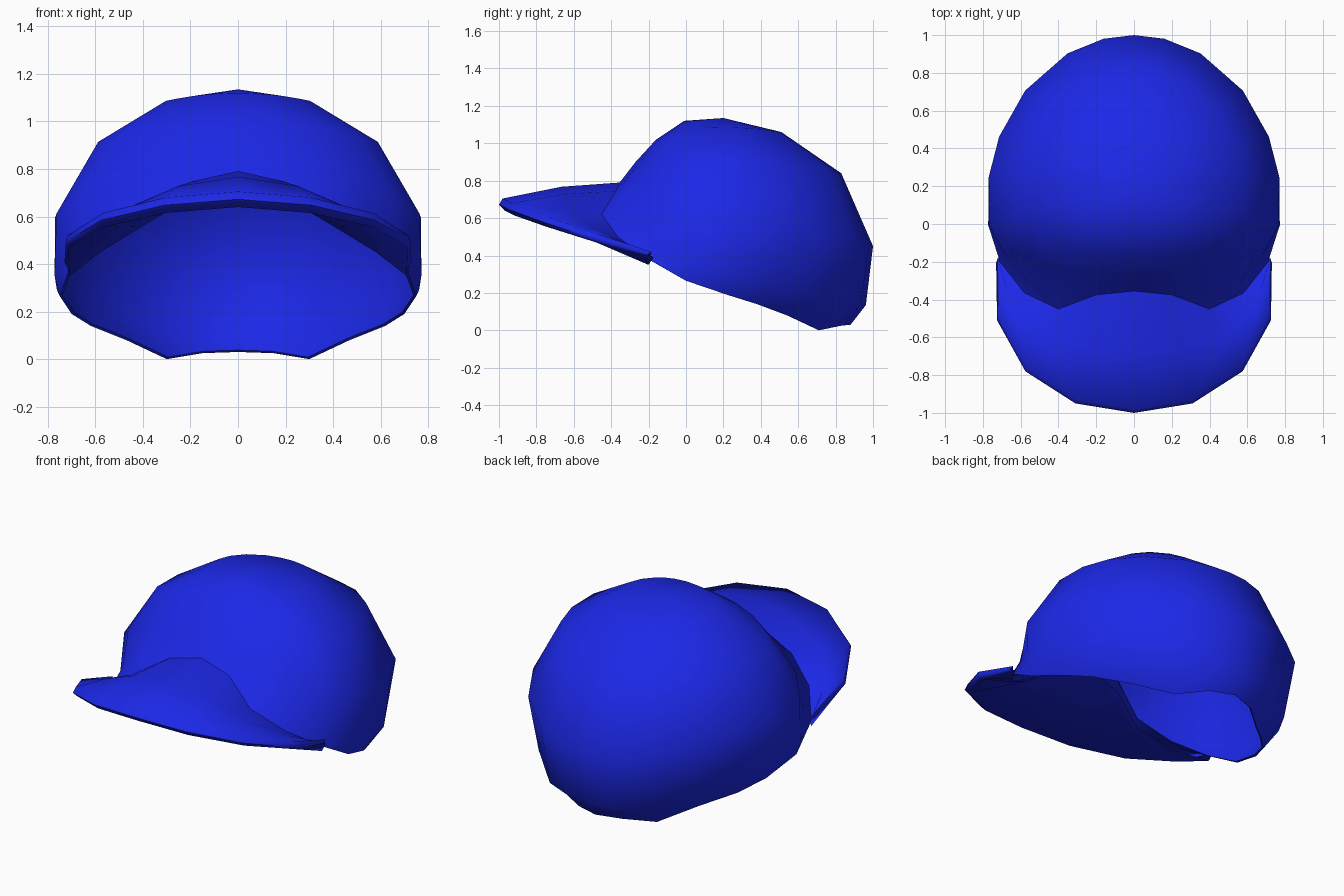
import bpy, bmesh, math
from mathutils import Vector

if "Cube" in bpy.data.objects:
    bpy.data.objects.remove(bpy.data.objects["Cube"])

blue = bpy.data.materials.new("royal_blue")
blue.diffuse_color = (0.012, 0.022, 0.84, 1)
blue.use_nodes = True
blue.node_tree.nodes["Principled BSDF"].inputs["Base Color"].default_value = blue.diffuse_color


def half_sheet(name, rows, thickness=0):
    """Skin rows of points on the +x side, mirror them and optionally thicken them."""
    bm = bmesh.new()
    grid = [[bm.verts.new(p) for p in row] for row in rows]
    for a, b in zip(grid, grid[1:]):
        for i in range(len(a) - 1):
            bm.faces.new((a[i], a[i + 1], b[i + 1], b[i]))
    bmesh.ops.remove_doubles(bm, verts=bm.verts, dist=0.001)
    mesh = bpy.data.meshes.new(name)
    bm.to_mesh(mesh)
    bm.free()
    mesh.materials.append(blue)
    obj = bpy.data.objects.new(name, mesh)
    bpy.context.collection.objects.link(obj)
    mirror = obj.modifiers.new("mirror", 'MIRROR')
    mirror.use_clip = True
    if thickness:
        solid = obj.modifiers.new("thickness", 'SOLIDIFY')
        solid.thickness = thickness
        solid.offset = -1
    bpy.ops.object.select_all(action='DESELECT')
    bpy.context.view_layer.objects.active = obj
    obj.select_set(True)
    bpy.ops.object.convert(target='MESH')
    bpy.ops.object.shade_smooth_by_angle(angle=math.radians(65))
    return obj


# Lower edge of the crown, front centre round to back centre
seam = [(0, -.355, .79), (.2, -.375, .745), (.4, -.45, .62), (.58, -.365, .50), (.71, -.2, .38)]
rim = seam + [(.75, 0, .265), (.70, .22, .19), (.62, .38, .14), (.47, .54, .08),
              (.3, .71, .0), (.15, .83, .025), (0, .88, .03)]

# Crown rings: front y, z / side x, y, z / back y, z
rings = [(-.27, .90, .78, .10, .60, 1.0, .45),
         (-.16, 1.02, .60, .15, .91, .83, .84),
         (-.01, 1.12, .31, .20, 1.085, .51, 1.06)]


def ring_point(ring, p):
    fy, fz, sx, sy, sz, by, bz = ring
    angle = math.atan2(p[0] / .78, (.1 - p[1]) / (.5 if p[1] < .1 else .8))
    c, s = math.cos(angle), math.sin(angle)
    end_y, end_z = (fy, fz) if c > 0 else (by, bz)
    c = abs(c)
    reach = c ** .75 if end_y == fy else c
    return (sx * s if p[0] else 0, sy + (end_y - sy) * reach, sz + (end_z - sz) * c * c)


# Wall just above the rim, rounding outwards at the sides and back
upper = [[ring_point(r, p) for p in rim] for r in rings]
wall = []
for i, (p, q) in enumerate(zip(rim, upper[0])):
    out = .25 if i < 4 else (.5 if i < 6 else .68)
    wall.append((p[0] + (q[0] - p[0]) * out + (.015 if i in (5, 6) else 0),
                 p[1] + (q[1] - p[1]) * out,
                 p[2] + (q[2] - p[2]) * .25))

half_sheet("crown", [rim, wall] + upper + [[(0, .2, 1.135)] * len(rim)], .012)

# Arched brim: underside, rounded lip and top, thinning toward the ends
outer = [(0, -1.0, .705), (.31, -.95, .68), (.575, -.78, .615), (.725, -.51, .52), (.73, -.205, .42)]
depth = [.065, .065, .06, .05, .03]


def shifted(points, back, down):
    return [(x * (1 - back / 2), y + back, z - down * d)
            for (x, y, z), d in zip(points, depth)]


top = shifted(outer, .02, 0)
middle = [(Vector(a) + Vector(b)) / 2 + Vector((0, 0, .02 * (1 - i / 4)))
          for i, (a, b) in enumerate(zip(top, seam))]
half_sheet("brim", [shifted(seam, 0, 1), shifted(outer, .03, 1), shifted(outer, 0, .5),
                    top, middle, seam])
